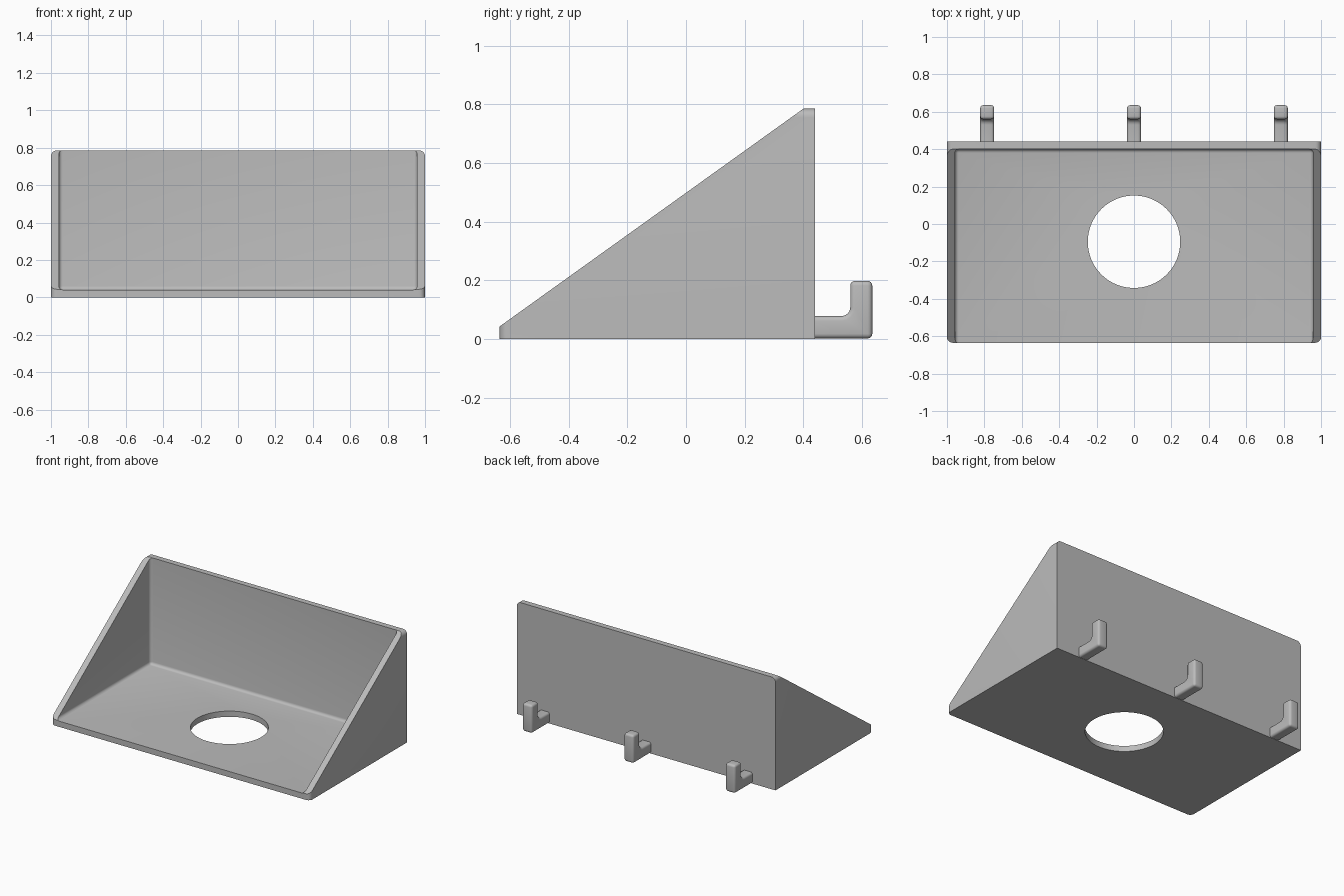
import bpy, bmesh
from mathutils import Vector

cube = bpy.data.objects.get("Cube")
if cube:
    bpy.data.objects.remove(cube, do_unlink=True)

grey = bpy.data.materials.new("plain grey")
grey.use_nodes = True
GREY = (0.5, 0.5, 0.5, 1)
grey.diffuse_color = GREY
grey.node_tree.nodes["Principled BSDF"].inputs["Base Color"].default_value = GREY


def extrude_profile(points, x0, x1):
    """Solid made by sweeping a (y, z) outline along x."""
    bm = bmesh.new()
    face = bm.faces.new([bm.verts.new((x0, y, z)) for y, z in points])
    out = bmesh.ops.extrude_face_region(bm, geom=[face])
    moved = [v for v in out["geom"] if isinstance(v, bmesh.types.BMVert)]
    bmesh.ops.translate(bm, verts=moved, vec=(x1 - x0, 0, 0))
    bmesh.ops.recalc_face_normals(bm, faces=bm.faces)
    return bm


def round_edges(bm, rule, radius, segments=4):
    """Round the edges whose two end points satisfy the rule."""
    edges = [e for e in bm.edges if rule(e, e.verts[0].co, e.verts[1].co)]
    bmesh.ops.bevel(bm, geom=edges, offset=radius, segments=segments,
                    profile=0.5, affect='EDGES', clamp_overlap=True)


def make_object(name, bm):
    mesh = bpy.data.meshes.new(name)
    bm.to_mesh(mesh)
    bm.free()
    mesh.materials.append(grey)
    obj = bpy.data.objects.new(name, mesh)
    bpy.context.collection.objects.link(obj)
    return obj


def activate(obj):
    bpy.ops.object.select_all(action='DESELECT')
    obj.select_set(True)
    bpy.context.view_layer.objects.active = obj


def cut(obj, cutter):
    mod = obj.modifiers.new("cut", 'BOOLEAN')
    mod.operation = 'DIFFERENCE'
    mod.solver = 'EXACT'
    mod.object = cutter
    activate(obj)
    bpy.ops.object.modifier_apply(modifier=mod.name)
    bpy.data.objects.remove(cutter, do_unlink=True)


def smooth(obj):
    activate(obj)
    bpy.ops.object.shade_smooth_by_angle(angle=0.6)


# Tray body: wedge outline with rounded front and top corners
FRONT, BACK, TOP = -0.635, 0.44, 0.785
bm = extrude_profile([(FRONT, 0), (BACK, 0), (BACK, TOP), (0.40, TOP), (FRONT, 0.043)], -1, 1)
round_edges(bm, lambda e, a, b: abs(a.x - b.x) < 0.01 and
            ((a.y < -0.6 and b.y < -0.6) or (a.z > 0.7 and b.z > 0.7)), 0.03, 6)
tray = make_object("tray_body", bm)

# Hollow between the side walls, with soft inner corners
bm = extrude_profile([(-1, 0.04), (0.40, 0.04), (0.40, 1.2), (-1, 1.2)], -0.957, 0.957)
round_edges(bm, lambda e, a, b: True, 0.02)
cut(tray, make_object("hollow_cutter", bm))

# Round hole through the floor
bm = bmesh.new()
bmesh.ops.create_cone(bm, cap_ends=True, segments=96, radius1=0.247, radius2=0.247, depth=0.4)
bmesh.ops.translate(bm, verts=bm.verts, vec=(0, -0.095, 0))
cut(tray, make_object("hole_cutter", bm))
smooth(tray)

# Three hooks along the bottom of the back wall
HOOK = [(0.42, 0.002), (0.635, 0.002), (0.635, 0.198), (0.56, 0.198), (0.56, 0.078), (0.42, 0.078)]
inner = Vector((0.56, 0.078))
for name, x in (("right_hook", -0.785), ("middle_hook", 0), ("left_hook", 0.785)):
    bm = extrude_profile(HOOK, x - 0.0375, x + 0.0375)
    round_edges(bm, lambda e, a, b: all((Vector(p.yz) - inner).length < 0.001 for p in (a, b)), 0.03)
    round_edges(bm, lambda e, a, b: max(a.y, b.y) > 0.43 and e.calc_face_angle(0) > 0.8, 0.016)
    smooth(make_object(name, bm))
